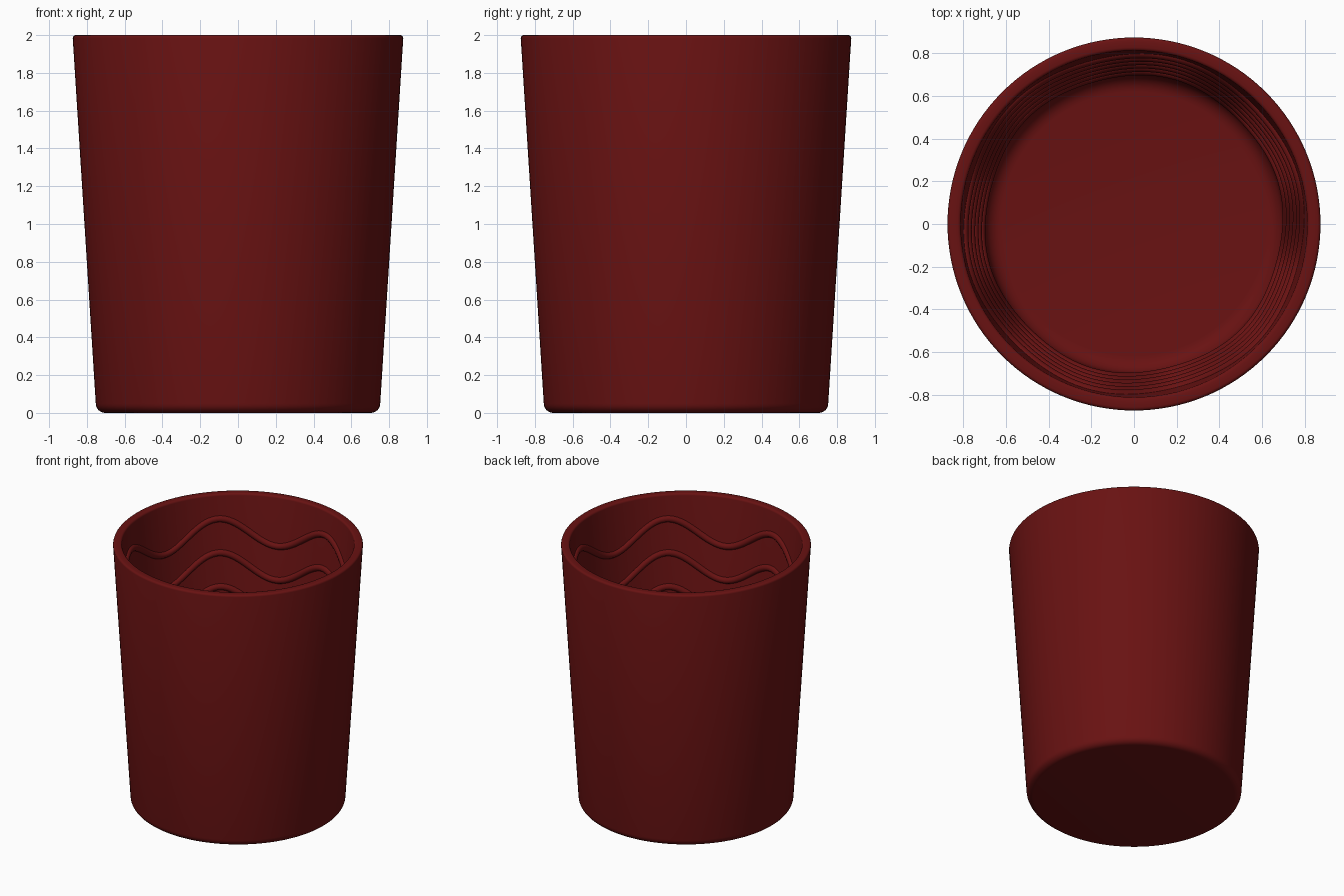
import bpy, bmesh, math

if "Cube" in bpy.data.objects:
    bpy.data.objects.remove(bpy.data.objects["Cube"])

mat = bpy.data.materials.new("dark_red")
mat.diffuse_color = (0.14, 0.006, 0.006, 1)
mat.use_nodes = True
mat.node_tree.nodes["Principled BSDF"].inputs["Base Color"].default_value = mat.diffuse_color


def finish(bm, name, angle):
    bmesh.ops.recalc_face_normals(bm, faces=bm.faces)
    me = bpy.data.meshes.new(name)
    bm.to_mesh(me)
    bm.free()
    ob = bpy.data.objects.new(name, me)
    bpy.context.collection.objects.link(ob)
    me.materials.append(mat)
    bpy.ops.object.select_all(action='DESELECT')
    ob.select_set(True)
    bpy.context.view_layer.objects.active = ob
    bpy.ops.object.shade_smooth_by_angle(angle=math.radians(angle))
    return ob


def arc(cr, cz, rad, a0, a1, n=6):
    return [(cr + rad * math.cos(math.radians(a0 + (a1 - a0) * i / n)),
             cz + rad * math.sin(math.radians(a0 + (a1 - a0) * i / n))) for i in range(n + 1)]


# cup body: lathed wall with rounded foot, rim and inner floor corner
SEG = 128
profile = (arc(0.703, 0.05, 0.05, -90, 0) + arc(0.86, 1.985, 0.015, 0, 90, 3)
           + arc(0.828, 1.985, 0.015, 90, 180, 3) + arc(0.62, 0.18, 0.08, 0, -90))
bm = bmesh.new()
rings = [[bm.verts.new((r * math.cos(2 * math.pi * i / SEG), r * math.sin(2 * math.pi * i / SEG), z))
          for i in range(SEG)] for r, z in profile]
for a, b in zip(rings, rings[1:]):
    for i in range(SEG):
        j = (i + 1) % SEG
        bm.faces.new((a[i], a[j], b[j], b[i]))
bm.faces.new(rings[0])
bm.faces.new(rings[-1])
finish(bm, "cup_body", 35)


# wavy ridges: round beads following the inside wall
def wall_radius(z):
    return 0.70 + (0.813 - 0.70) * (z - 0.18) / (1.985 - 0.18)


def wavy_ridge(name, z0, amp=0.095, waves=6, rad=0.025, steps=180, sides=10):
    bm = bmesh.new()
    loops = []
    for i in range(steps):
        t = 2 * math.pi * i / steps
        z = z0 + amp * math.sin(waves * t)
        slope = amp * waves * math.cos(waves * t) / wall_radius(z)
        n = math.hypot(1, slope)
        loop = []
        for k in range(sides):
            a = 2 * math.pi * k / sides
            side, out = rad * math.sin(a), rad * math.cos(a)
            zz = z + side / n
            ang = t - side * slope / n / wall_radius(z)
            r = wall_radius(zz) + 0.005 + out
            loop.append(bm.verts.new((r * math.cos(ang), r * math.sin(ang), zz)))
        loops.append(loop)
    for i in range(steps):
        a, b = loops[i], loops[(i + 1) % steps]
        for k in range(sides):
            m = (k + 1) % sides
            bm.faces.new((a[k], a[m], b[m], b[k]))
    finish(bm, name, 60)


for i in range(6):
    wavy_ridge(f"wavy_ridge_{i + 1}", 1.72 - 0.255 * i)
